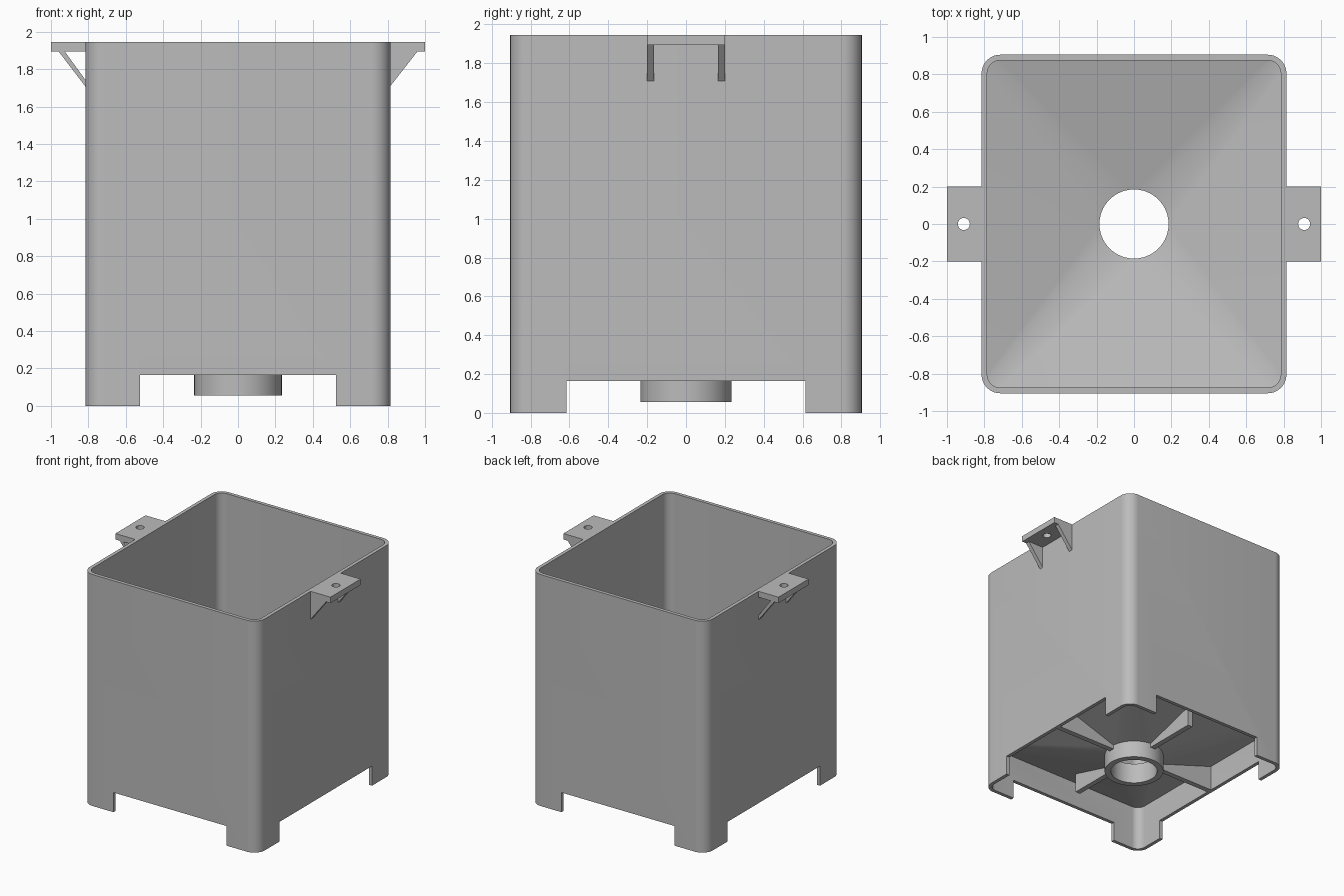
import bpy, bmesh, math
from mathutils import Matrix

cube = bpy.data.objects.get("Cube")
if cube:
    bpy.data.objects.remove(cube)

grey = bpy.data.materials.new("plain grey")
grey.use_nodes = True
grey.diffuse_color = (0.5, 0.5, 0.5, 1)
grey.node_tree.nodes["Principled BSDF"].inputs["Base Color"].default_value = (0.5, 0.5, 0.5, 1)

HX, HY, TOP = 0.815, 0.905, 1.945      # outer half sizes and height
WALL, CORNER, STEPS = 0.03, 0.1, 10
NOTCH_Z = 0.165


def finish(name, bm):
    bmesh.ops.remove_doubles(bm, verts=bm.verts, dist=1e-5)
    bmesh.ops.recalc_face_normals(bm, faces=bm.faces)
    mesh = bpy.data.meshes.new(name)
    bm.to_mesh(mesh)
    bm.free()
    mesh.materials.append(grey)
    obj = bpy.data.objects.new(name, mesh)
    bpy.context.collection.objects.link(obj)
    return obj


def select(obj):
    bpy.ops.object.select_all(action='DESELECT')
    obj.select_set(True)
    bpy.context.view_layer.objects.active = obj


def smooth(obj):
    select(obj)
    bpy.ops.object.shade_smooth_by_angle(angle=math.radians(30))


def cut(obj, cutter):
    cutter.hide_render = True
    mod = obj.modifiers.new("cut", 'BOOLEAN')
    mod.operation, mod.solver, mod.object = 'DIFFERENCE', 'EXACT', cutter
    select(obj)
    bpy.ops.object.modifier_apply(modifier=mod.name)
    bpy.data.objects.remove(cutter)


def box(name, lo, hi):
    bm = bmesh.new()
    bmesh.ops.create_cube(bm, size=1)
    for v in bm.verts:
        v.co = [l + (c + 0.5) * (h - l) for c, l, h in zip(v.co, lo, hi)]
    return finish(name, bm)


def prism(name, profile, middle, thick, turn=0):
    """Extrude an (out, z) profile sideways, then turn it about z."""
    bm = bmesh.new()
    sides = [[bm.verts.new((u, middle + s * thick / 2, z)) for u, z in profile]
             for s in (-1, 1)]
    bm.faces.new(sides[0])
    bm.faces.new(sides[1])
    for i in range(len(profile)):
        j = (i + 1) % len(profile)
        bm.faces.new((sides[0][i], sides[0][j], sides[1][j], sides[1][i]))
    bm.transform(Matrix.Rotation(turn, 4, 'Z'))
    return finish(name, bm)


def loop(hx, hy, radius, z):
    """Rounded rectangle; becomes a circle when hx = hy = radius."""
    points = []
    for corner, (sx, sy) in enumerate([(1, 1), (-1, 1), (-1, -1), (1, -1)]):
        for i in range(STEPS + 1):
            a = (corner + i / STEPS) * math.pi / 2
            points.append((sx * (hx - radius) + radius * math.cos(a),
                           sy * (hy - radius) + radius * math.sin(a), z))
    return points


def outer(z):
    return loop(HX, HY, CORNER, z)


def inner(z):
    return loop(HX - WALL, HY - WALL, CORNER - WALL, z)


def ring(r, z):
    return loop(r, r, r, z)


# Container: walls, funnel floor and outlet tube as one closed loft
HOLE_R, TUBE_R, TUBE_Z = 0.185, 0.235, 0.055
LOW_Z, HIGH_Z, FLOOR = 0.20, 0.38, 0.03
bm = bmesh.new()
loops = [[bm.verts.new(p) for p in pts] for pts in (
    outer(0), outer(TOP), inner(TOP), inner(HIGH_Z + FLOOR),
    ring(HOLE_R, LOW_Z + FLOOR), ring(HOLE_R, TUBE_Z), ring(TUBE_R, TUBE_Z),
    ring(TUBE_R, LOW_Z), inner(HIGH_Z), inner(0))]
count = len(loops[0])
for k, a in enumerate(loops):
    b = loops[(k + 1) % len(loops)]
    for i in range(count):
        j = (i + 1) % count
        bm.faces.new((a[i], a[j], b[j], b[i]))
container = finish("container", bm)

# Notches in the four walls that leave corner feet
NX, NY = 0.525, 0.615
for s in (-1, 1):
    y0, y1 = sorted((s * 0.8, s * 1.0))
    cut(container, box("notch_cutter", (-NX, y0, -0.1), (NX, y1, NOTCH_Z)))
    x0, x1 = sorted((s * 0.7, s * 0.9))
    cut(container, box("notch_cutter", (x0, -NY, -0.1), (x1, NY, NOTCH_Z)))
smooth(container)

# Ribs under the funnel
for k, name in enumerate(("left", "back", "right", "front")):
    reach, wall = ((0.80, HX), (0.70, HY))[k % 2]
    slope = (HIGH_Z - LOW_Z) / (wall - WALL - TUBE_R)
    start, lift = 0.21, LOW_Z + 0.012
    prism("funnel_rib_" + name,
          [(start, NOTCH_Z), (reach, NOTCH_Z),
           (reach, lift + slope * (reach - TUBE_R)),
           (start, lift + slope * (start - TUBE_R))],
          0, 0.045, k * math.pi / 2)

# Mounting tabs with screw holes and a pair of braces each
TAB_Z = 1.895
BRACE = {
    "left": [(0.80, 1.71), (0.815, 1.71), (0.963, 1.90), (0.80, 1.90)],
    "right": [(0.81, 1.70), (0.963, 1.90), (0.93, 1.90), (0.81, 1.735)],
}
for side, turn in (("left", 0), ("right", math.pi)):
    s = math.cos(turn)
    tab = prism("tab_" + side,
                [(0.80, TAB_Z), (1, TAB_Z), (1, TOP), (0.80, TOP)], 0, 0.4, turn)
    bm = bmesh.new()
    bmesh.ops.create_cone(bm, cap_ends=True, segments=32, radius1=0.032, radius2=0.032,
                          depth=0.3, matrix=Matrix.Translation((s * 0.91, 0, 1.92)))
    cut(tab, finish("hole_cutter", bm))
    smooth(tab)
    for end in (-1, 1):
        prism("brace_" + side + ("_front" if end * s < 0 else "_back"),
              BRACE[side], end * 0.1825, 0.035, turn)
